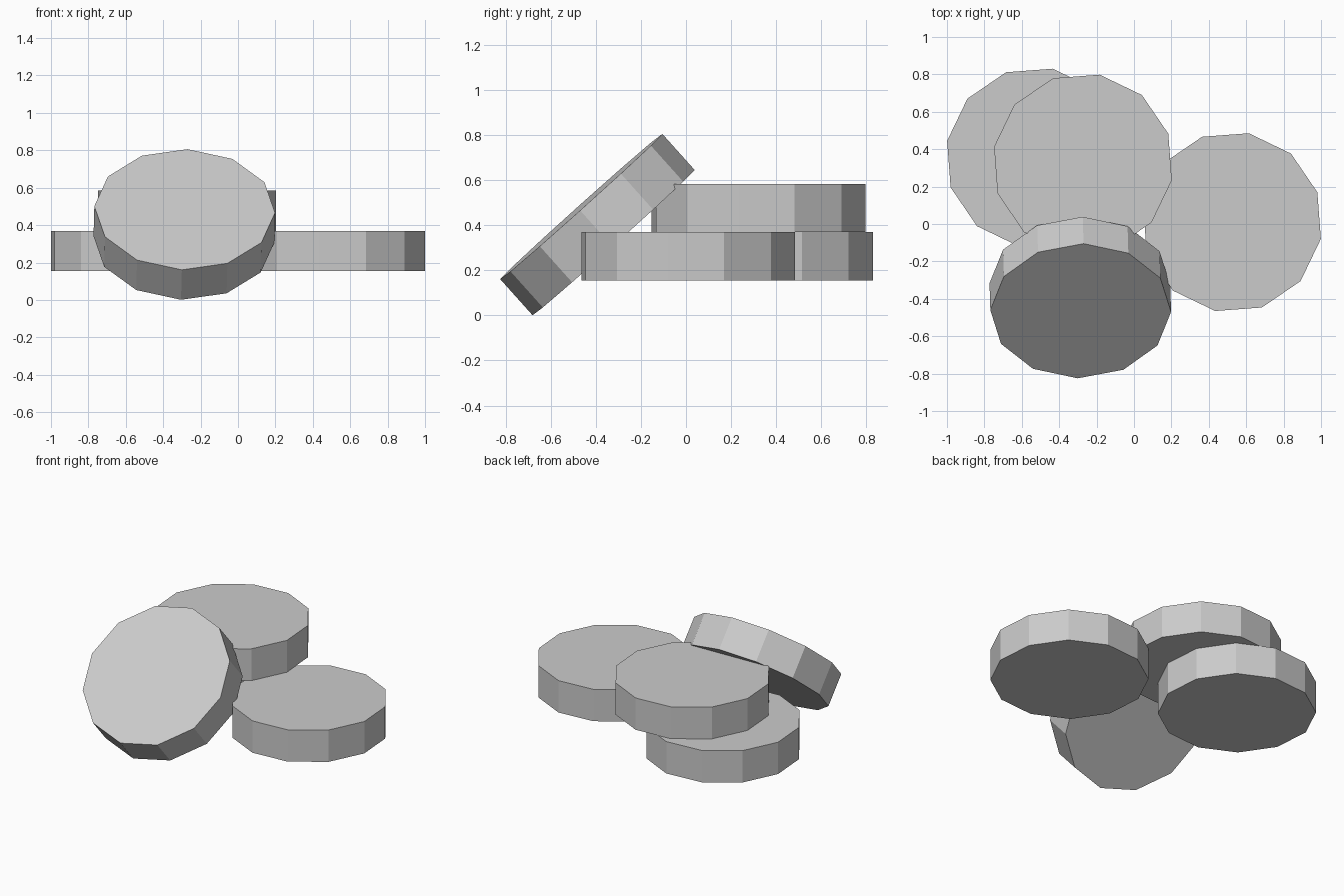
import bpy
from math import radians
from mathutils import Matrix, Vector

if "Cube" in bpy.data.objects:
    bpy.data.objects.remove(bpy.data.objects["Cube"])

RADIUS = 0.4835
THICK = 0.215


def disc(name, matrix):
    """Flat-shaded twelve-sided disc, placed by its centre matrix."""
    bpy.ops.mesh.primitive_cylinder_add(vertices=12, radius=RADIUS, depth=THICK)
    obj = bpy.context.object
    obj.name = name
    obj.matrix_world = matrix
    return obj


# Three discs lying flat: two on the lower level, one stacked on top
flat_discs = {
    "lower_right_disc": (0.524, 0.01, 0.262),
    "lower_left_disc": (-0.524, 0.355, 0.262),
    "stacked_disc": (-0.273, 0.323, 0.477),
}
for name, centre in flat_discs.items():
    disc(name, Matrix.Translation(centre) @ Matrix.Rotation(radians(19.3), 4, 'Z'))

# Disc leaning against the stack, described by its face axes
side = Vector((0.485, -0.005, -0.0175)).normalized()
normal = side.cross(Vector((0.015, 0.36, 0.3225))).normalized()
up = normal.cross(side)
centre = Vector((-0.285, -0.465, 0.4835)) - normal * THICK / 2
tilt = Matrix((side, up, normal)).transposed().to_4x4()
disc("leaning_disc", Matrix.Translation(centre) @ tilt)
